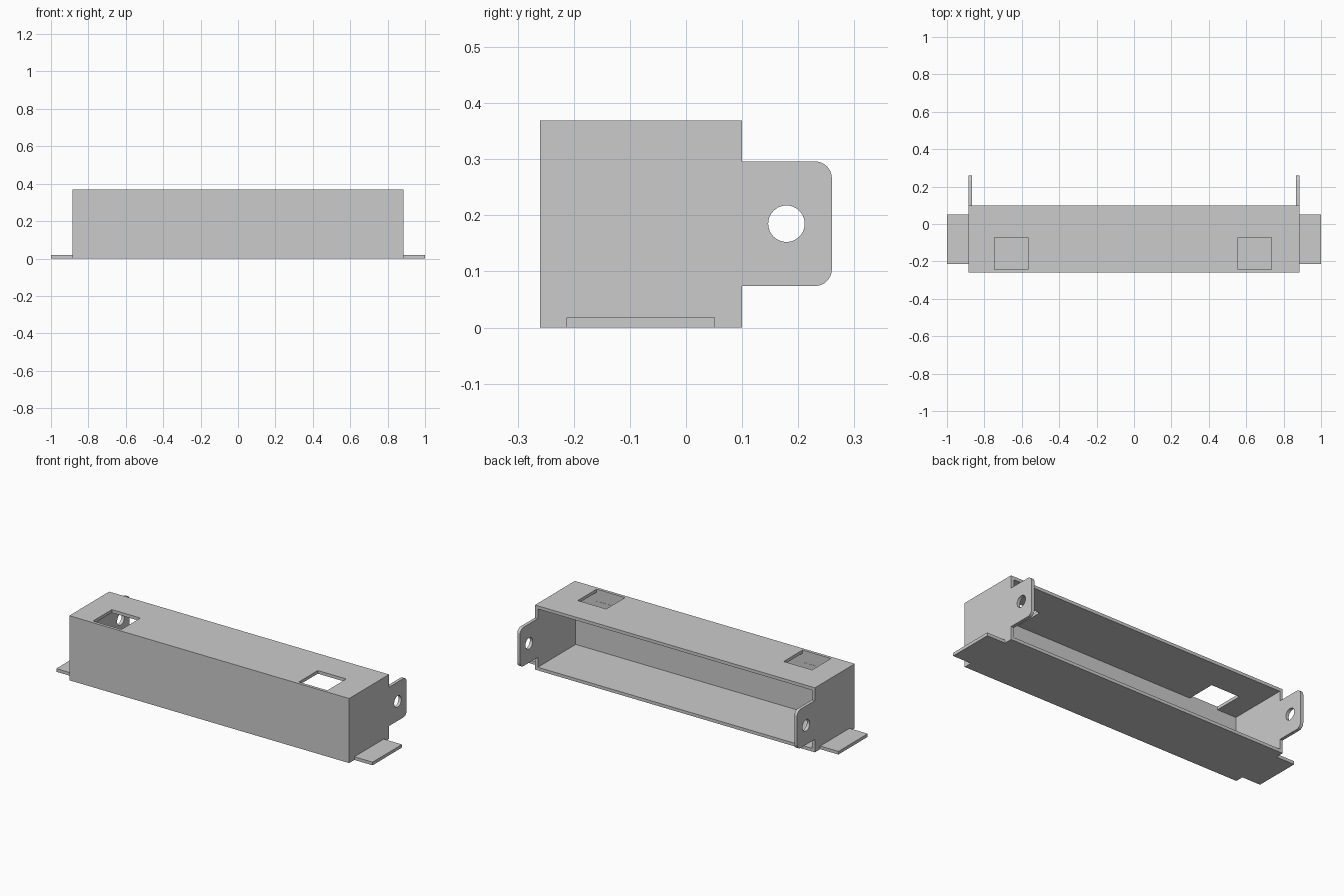
import bpy, bmesh, math

if "Cube" in bpy.data.objects:
    bpy.data.objects.remove(bpy.data.objects["Cube"])

T = 0.018                      # sheet thickness
W, Y0, Y1, H = 0.885, -0.26, 0.10, 0.369


def finish(bm, name):
    bmesh.ops.recalc_face_normals(bm, faces=bm.faces)
    me = bpy.data.meshes.new(name)
    bm.to_mesh(me)
    bm.free()
    ob = bpy.data.objects.new(name, me)
    bpy.context.collection.objects.link(ob)
    return ob


def prism(name, profile, half):
    """Extrude a (y, z) profile along x from -half to half."""
    bm = bmesh.new()
    f = bm.faces.new([bm.verts.new((-half, y, z)) for y, z in profile])
    ext = bmesh.ops.extrude_face_region(bm, geom=[f])["geom"]
    verts = [v for v in ext if isinstance(v, bmesh.types.BMVert)]
    bmesh.ops.translate(bm, verts=verts, vec=(2 * half, 0, 0))
    return finish(bm, name)


def box(name, x, y, z):
    ob = prism(name, [(y[0], z[0]), (y[1], z[0]), (y[1], z[1]), (y[0], z[1])], (x[1] - x[0]) / 2)
    for v in ob.data.vertices:
        v.co.x += (x[0] + x[1]) / 2
    return ob


def arc(cy, cz, r, a0, a1, n):
    return [(cy + r * math.cos(math.radians(a0 + (a1 - a0) * i / n)),
             cz + r * math.sin(math.radians(a0 + (a1 - a0) * i / n))) for i in range(n + 1)]


# Solid outer case
case = box("bracket_case", (-W, W), (Y0, Y1), (0, H))

# Mounting feet and rounded ears start as full-width solids
feet = box("feet", (-1, 1), (-0.213, 0.052), (0, T))
ears = prism("ears", [(0, 0.074)] + arc(0.23, 0.104, 0.03, -90, 0, 8)
             + arc(0.23, 0.266, 0.03, 0, 90, 8) + [(0, 0.296)], W)

# Cavity open at the back, ear bolt hole, two windows in the top
cavity = box("cavity", (-W + T, W - T), (Y0 + T, 0.6), (T, H - T))
bolt = prism("bolt_hole", arc(0.179, 0.185, 0.0325, 0, 360, 40)[:-1], 1.2)
windows = [box("window", x, (-0.243, -0.072), (0.3, 0.5))
           for x in ((-0.747, -0.567), (0.555, 0.735))]
# The bolt cutter passes only through the ears, as it lies behind the case

bpy.context.view_layer.objects.active = case
case.select_set(True)
for tool, op in [(feet, 'UNION'), (ears, 'UNION'), (cavity, 'DIFFERENCE'),
                 (bolt, 'DIFFERENCE')] + [(w, 'DIFFERENCE') for w in windows]:
    mod = case.modifiers.new(tool.name, 'BOOLEAN')
    mod.operation, mod.solver, mod.object = op, 'EXACT', tool
    bpy.ops.object.modifier_apply(modifier=mod.name)
    bpy.data.objects.remove(tool, do_unlink=True)

bpy.ops.object.shade_smooth_by_angle(angle=math.radians(30))
